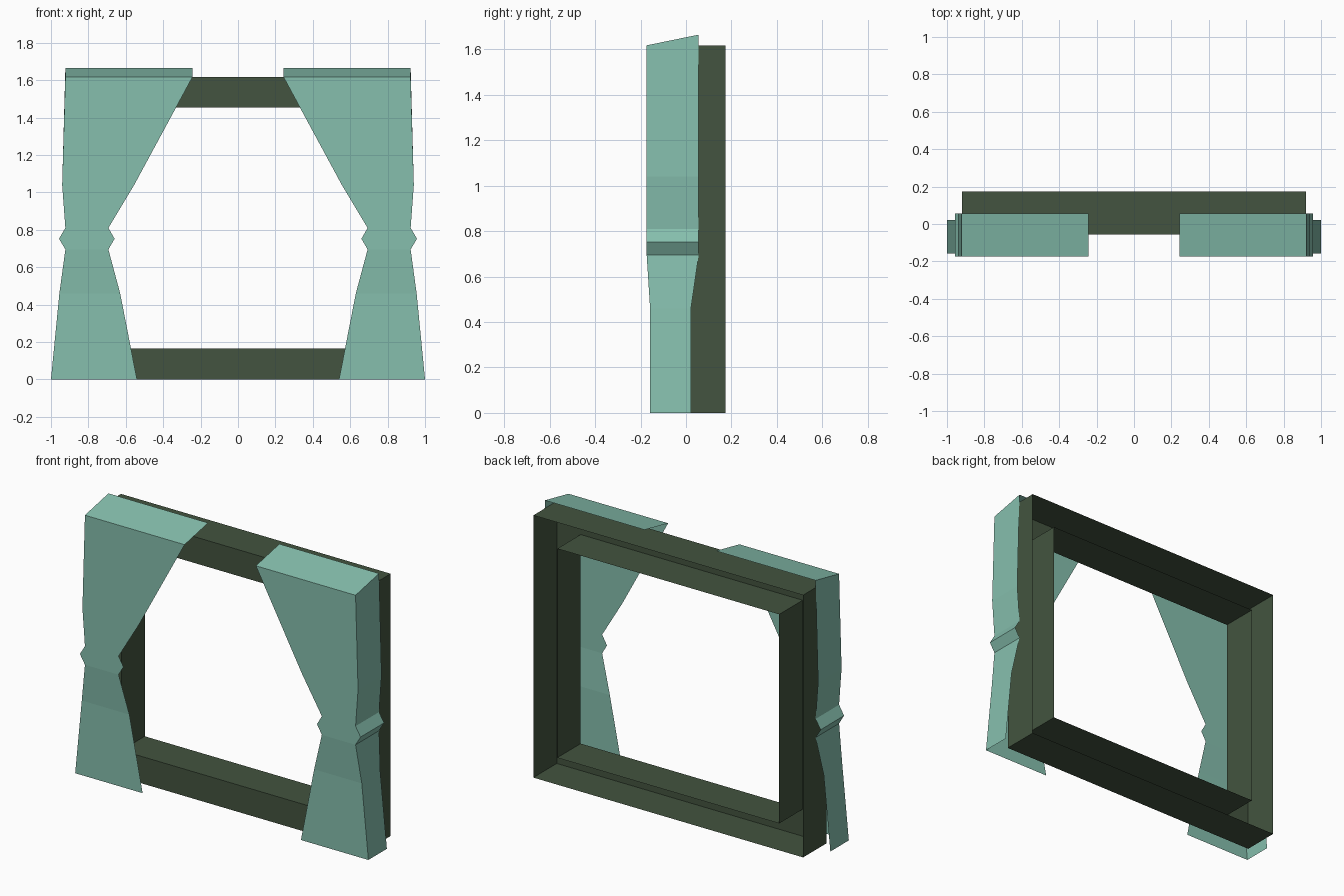
import bpy

if "Cube" in bpy.data.objects:
    bpy.data.objects.remove(bpy.data.objects["Cube"])


def material(name, color):
    m = bpy.data.materials.new(name)
    m.diffuse_color = (*color, 1)
    m.use_nodes = True
    m.node_tree.nodes["Principled BSDF"].inputs["Base Color"].default_value = m.diffuse_color
    return m


def mesh_object(name, verts, faces, mat):
    me = bpy.data.meshes.new(name)
    me.from_pydata(verts, [], faces)
    me.materials.append(mat)
    ob = bpy.data.objects.new(name, me)
    bpy.context.collection.objects.link(ob)
    return ob


dark_green = material("dark green", (0.056, 0.088, 0.050))
teal = material("teal cloth", (0.238, 0.520, 0.420))


# Window frame: channel with outer walls, inner walls and front face, open at the back
def ring(half_width, z0, z1, y):
    return [(-half_width, y, z0), (half_width, y, z0),
            (half_width, y, z1), (-half_width, y, z1)]


FRONT, BACK = -0.055, 0.173
OUTER, INNER = (0.92, 0, 1.617), (0.757, 0.166, 1.455)
verts = (ring(*OUTER, FRONT) + ring(*OUTER, BACK)
         + ring(*INNER, FRONT) + ring(*INNER, BACK))
faces = []
for i in range(4):
    j = (i + 1) % 4
    faces.append((i, 4 + i, 4 + j, j))              # outer wall
    faces.append((8 + i, 8 + j, 12 + j, 12 + i))    # inner wall
    faces.append((i, j, 8 + j, 8 + i))              # front face
mesh_object("window_frame", verts, faces, dark_green)

# Curtains: rows of (z, inner x, outer x, front y, back y)
rows = [
    (0.000, 0.540, 1.000, -0.158, 0.022),
    (0.460, 0.630, 0.955, -0.158, 0.022),
    (0.695, 0.693, 0.923, -0.173, 0.056),
    (0.752, 0.660, 0.957, -0.173, 0.056),
    (0.810, 0.693, 0.923, -0.173, 0.056),
    (1.040, 0.555, 0.940, -0.173, 0.056),
    (1.617, 0.243, 0.923, -0.173, 0.056),
]
TOP_BACK_Z = 1.664
verts, faces = [], []
for n, (z, xi, xo, yf, yb) in enumerate(rows):
    last = n == len(rows) - 1
    verts += [(xi, yf, z), (xo, yf, z), (xo, yb, TOP_BACK_Z if last else z)]
    if not last:
        a, b = 3 * n, 3 * n + 3
        faces.append((a, a + 1, b + 1, b))          # front cloth
        faces.append((a + 1, a + 2, b + 2, b + 1))  # outer side
verts.append((rows[-1][1], rows[-1][4], TOP_BACK_Z))
t = 3 * (len(rows) - 1)
faces.append((t, t + 1, t + 2, t + 3))              # sloping top
curtain = mesh_object("curtains", verts, faces, teal)
mirror = curtain.modifiers.new("Mirror", 'MIRROR')
mirror.use_axis = (True, False, False)
mirror.use_mirror_merge = False
